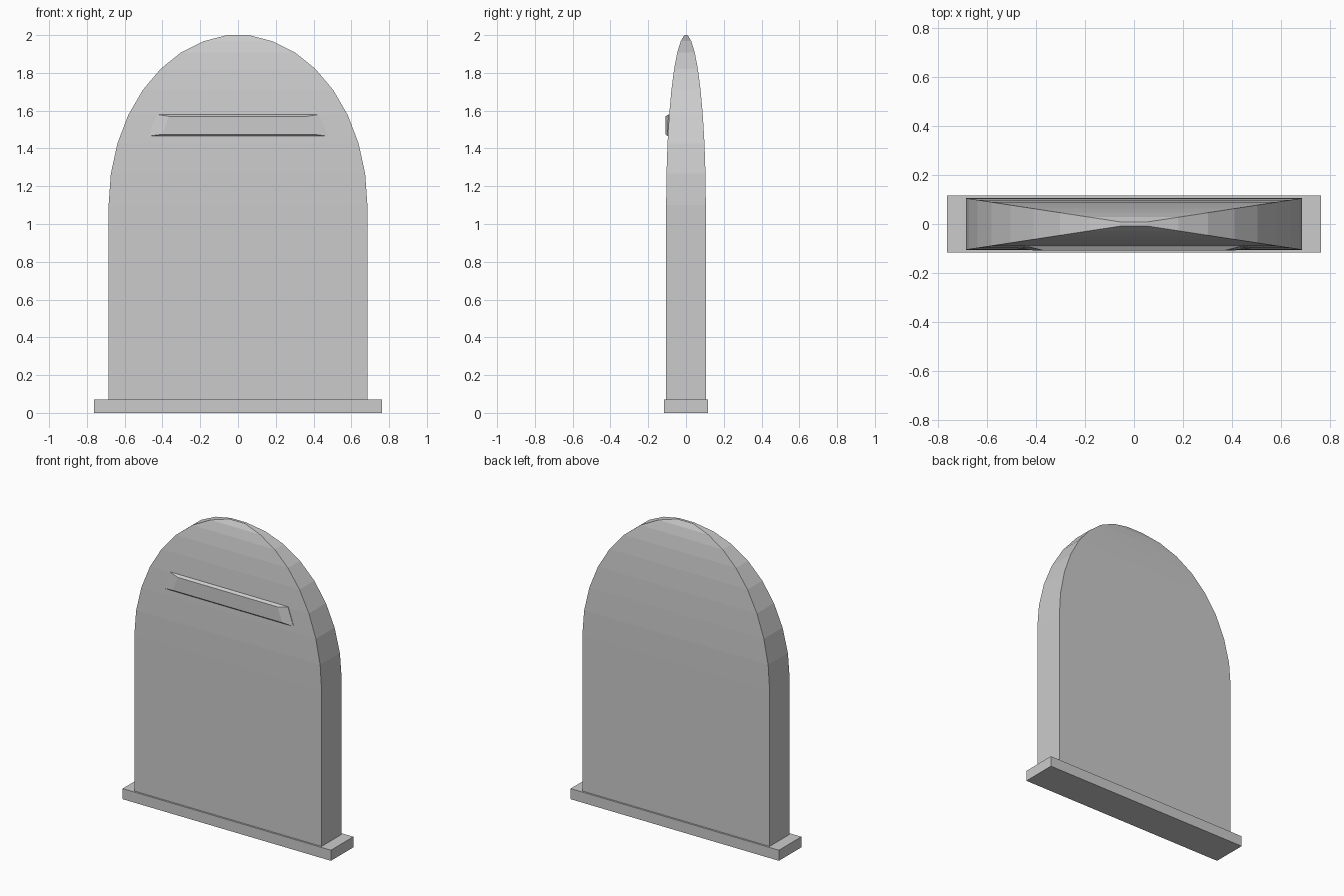
import bpy, bmesh
from math import sin, cos, pi

cube = bpy.data.objects.get("Cube")
if cube:
    bpy.data.objects.remove(cube, do_unlink=True)

STONE = (0.6, 0.6, 0.6, 1)
mat = bpy.data.materials.new("grey stone")
mat.use_nodes = True
mat.diffuse_color = STONE
mat.node_tree.nodes["Principled BSDF"].inputs["Base Color"].default_value = STONE


def loft(name, rings):
    """Skin a stack of four-cornered rings and cap both ends."""
    bm = bmesh.new()
    loops = [[bm.verts.new(p) for p in ring] for ring in rings]
    for a, b in zip(loops, loops[1:]):
        for i in range(4):
            j = (i + 1) % 4
            bm.faces.new((a[i], a[j], b[j], b[i]))
    bm.faces.new(loops[0])
    bm.faces.new(loops[-1])
    bmesh.ops.recalc_face_normals(bm, faces=bm.faces)
    mesh = bpy.data.meshes.new(name)
    bm.to_mesh(mesh)
    bm.free()
    mesh.materials.append(mat)
    obj = bpy.data.objects.new(name, mesh)
    bpy.context.collection.objects.link(obj)
    return obj


def level(w, d, z):
    return [(-w, -d, z), (w, -d, z), (w, d, z), (-w, d, z)]


def trapezoid(bottom, top, z0, z1, y0, y1):
    return [(-bottom, y0, z0), (bottom, y0, z0), (top, y1, z1), (-top, y1, z1)]


# Base slab
loft("base_slab", [level(0.762, 0.117, 0), level(0.762, 0.117, 0.07)])

# Rounded slab: width and depth shrink together towards the crown
WIDTH, DEPTH, SPRING, RISE, STEPS = 0.685, 0.105, 1.1, 0.9, 9
rings = [level(WIDTH, DEPTH, 0.07)]
for k in range(STEPS):
    a = k / (STEPS - 0.55) * pi / 2
    z = 2 if k == STEPS - 1 else SPRING + RISE * sin(a)
    rings.append(level(WIDTH * cos(a), DEPTH * cos(a), z))
loft("headstone_slab", rings)

# Raised bevelled plaque on the front
loft("front_plaque", [
    trapezoid(0.475, 0.43, 1.465, 1.58, -0.094, -0.088),
    trapezoid(0.475, 0.43, 1.465, 1.58, -0.0985, -0.0925),
    trapezoid(0.40, 0.365, 1.475, 1.57, -0.109, -0.109),
])
